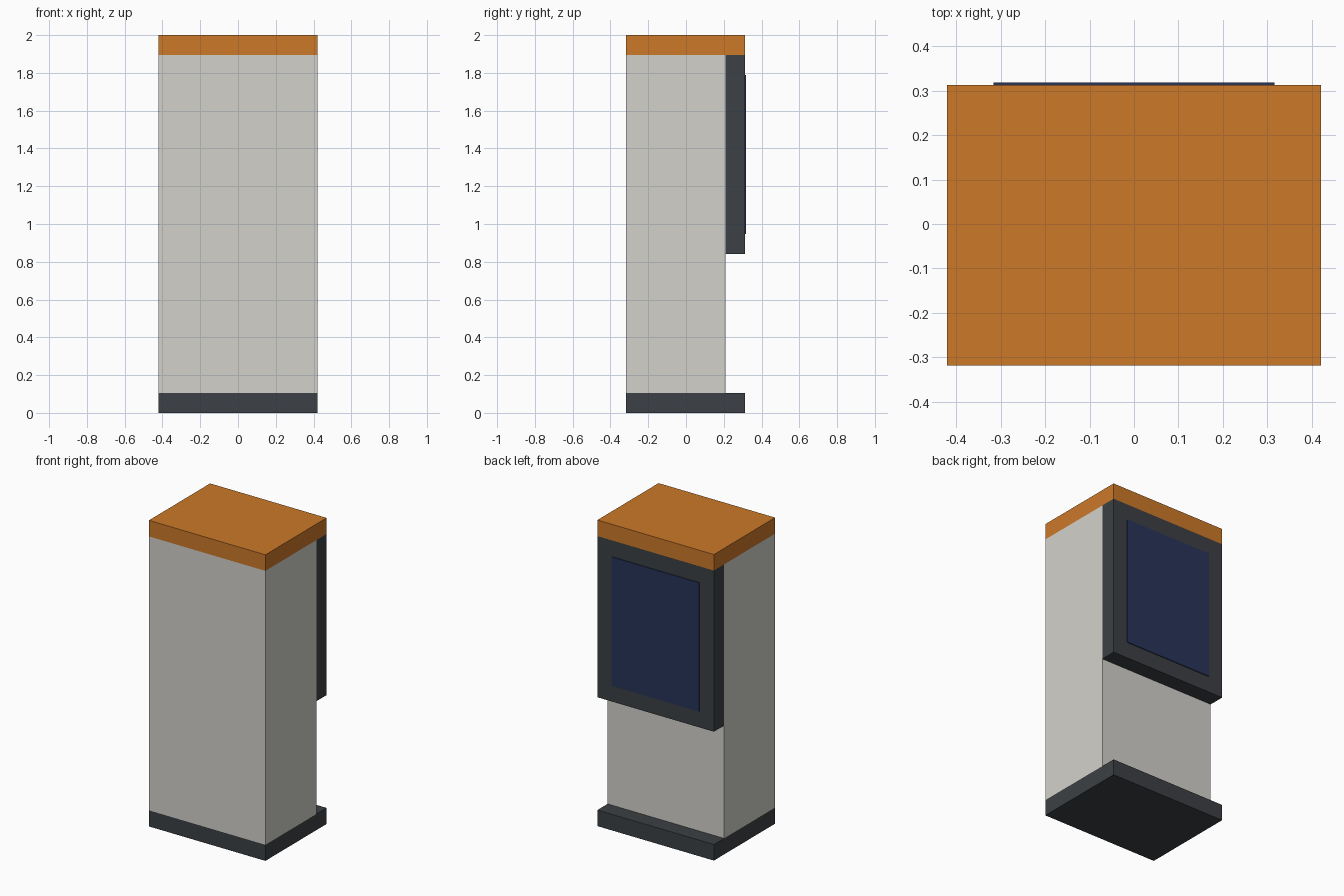
import bpy

if "Cube" in bpy.data.objects:
    bpy.data.objects.remove(bpy.data.objects["Cube"])


def material(name, rgb):
    m = bpy.data.materials.new(name)
    m.diffuse_color = (*rgb, 1)
    m.use_nodes = True
    m.node_tree.nodes["Principled BSDF"].inputs["Base Color"].default_value = m.diffuse_color
    return m


def box(name, x, y, z, mat):
    """Box from (min, max) ranges on each axis."""
    bpy.ops.mesh.primitive_cube_add(
        size=1, location=[(a + b) / 2 for a, b in (x, y, z)])
    ob = bpy.context.object
    ob.name = name
    ob.scale = [b - a for a, b in (x, y, z)]
    bpy.ops.object.transform_apply(location=False, rotation=False, scale=True)
    ob.data.materials.append(mat)


orange = material("orange", (0.604, 0.19, 0.022))
dark = material("dark_grey", (0.045, 0.051, 0.058))
light = material("warm_grey", (0.65, 0.64, 0.60))
navy = material("navy", (0.021, 0.034, 0.102))

W = (-0.421, 0.421)
FRONT, BODY_BACK, BACK, GLASS = -0.3184, 0.208, 0.3132, 0.3184

# Foot plate, cabinet and top cap
box("plinth", W, (FRONT, BACK), (0, 0.105), dark)
box("cabinet", W, (FRONT, BODY_BACK), (0.105, 1.895), light)
box("top_cap", W, (FRONT, BACK), (1.895, 2), orange)

# Overhanging display housing with a thin raised screen
box("display_housing", W, (BODY_BACK, BACK), (0.842, 1.895), dark)
box("screen", (-0.316, 0.316), (BACK, GLASS), (0.947, 1.789), navy)
